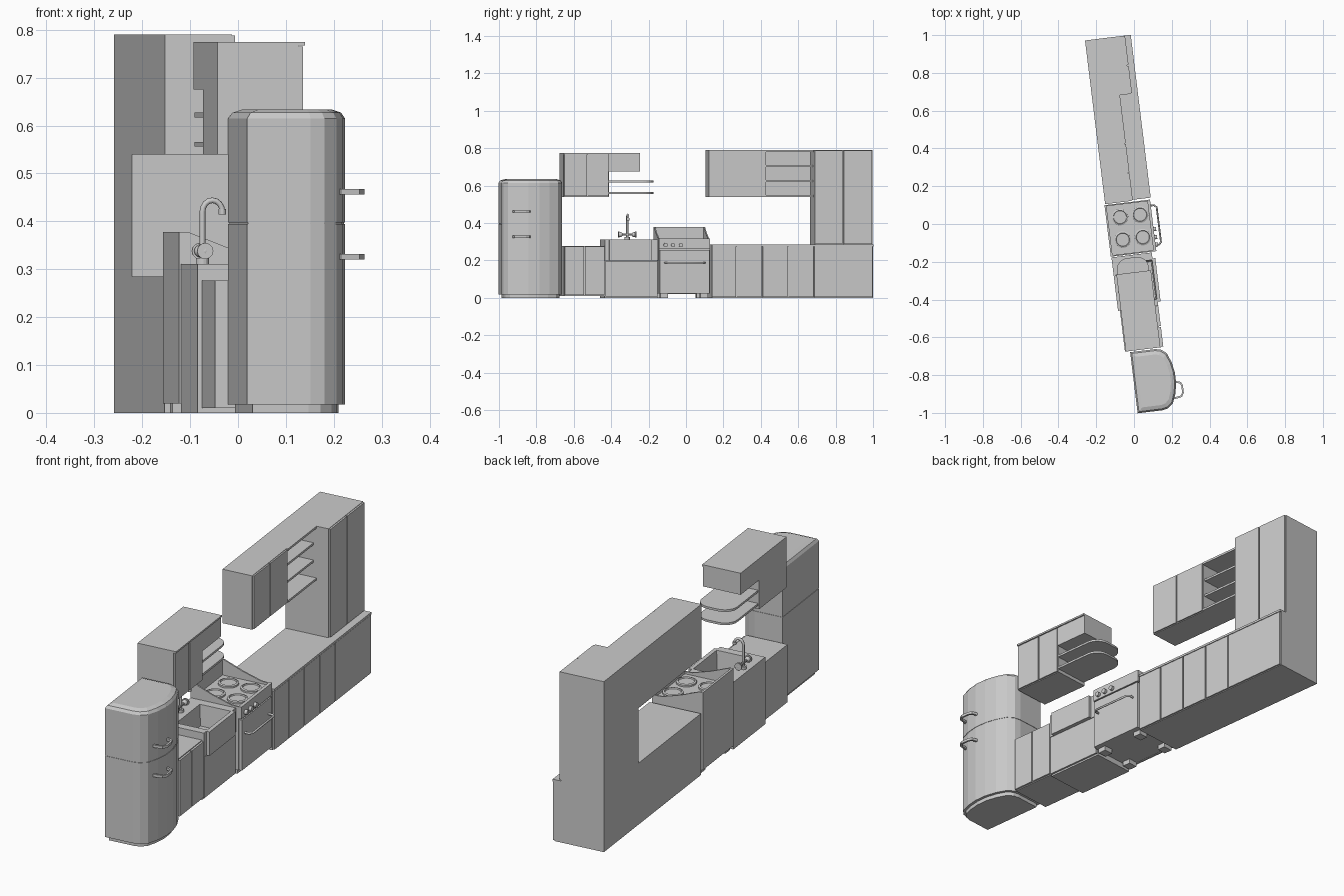
import bpy, bmesh, math
from mathutils import Matrix, Vector

if "Cube" in bpy.data.objects:
    bpy.data.objects.remove(bpy.data.objects["Cube"])

# The whole run is laid out in local axes (u = depth, v = length) and turned 7 degrees
TURN = Matrix.Rotation(math.radians(7), 4, 'Z')


def finish(name, bm, smooth=False):
    bmesh.ops.recalc_face_normals(bm, faces=bm.faces)
    bm.transform(TURN)
    me = bpy.data.meshes.new(name)
    bm.to_mesh(me)
    bm.free()
    ob = bpy.data.objects.new(name, me)
    bpy.context.collection.objects.link(ob)
    if smooth:
        for p in me.polygons:
            p.use_smooth = True
    return ob


def loft(name, rings):
    bm = bmesh.new()
    loops = [[bm.verts.new(p) for p in r] for r in rings]
    n = len(loops[0])
    for a, b in zip(loops, loops[1:]):
        for i in range(n):
            j = (i + 1) % n
            bm.faces.new((a[i], a[j], b[j], b[i]))
    bm.faces.new(loops[0])
    bm.faces.new(loops[-1])
    return finish(name, bm)


def rect(u0, u1, v0, v1, z):
    return [(u0, v0, z), (u1, v0, z), (u1, v1, z), (u0, v1, z)]


def box(name, u0, u1, v0, v1, z0, z1):
    return loft(name, [rect(u0, u1, v0, v1, z0), rect(u0, u1, v0, v1, z1)])


def doors(name, u0, u1, edges, z0, z1, gap=0.003):
    for i, (a, b) in enumerate(zip(edges, edges[1:])):
        box(f"{name}_{i + 1}", u0, u1, a + gap, b - gap, z0, z1)


def cylinder(name, loc, r, depth, axis='Z', segs=16):
    bm = bmesh.new()
    bmesh.ops.create_cone(bm, cap_ends=True, segments=segs, radius1=r, radius2=r, depth=depth)
    rot = {'Z': Matrix(), 'U': Matrix.Rotation(math.pi / 2, 4, 'Y'),
           'V': Matrix.Rotation(math.pi / 2, 4, 'X')}[axis]
    bm.transform(Matrix.Translation(loc) @ rot)
    return finish(name, bm)


def ball(name, loc, r):
    bm = bmesh.new()
    bmesh.ops.create_uvsphere(bm, u_segments=12, v_segments=8, radius=r)
    bm.transform(Matrix.Translation(loc))
    return finish(name, bm, True)


def tube(name, pts, r):
    cu = bpy.data.curves.new(name, 'CURVE')
    cu.dimensions = '3D'
    cu.bevel_depth = r
    cu.bevel_resolution = 2
    cu.use_fill_caps = True
    sp = cu.splines.new('POLY')
    sp.points.add(len(pts) - 1)
    for p, c in zip(sp.points, pts):
        p.co = (*(TURN @ Vector(c)), 1)
    ob = bpy.data.objects.new(name, cu)
    bpy.context.collection.objects.link(ob)


# Long base cabinet and tall cabinet
box("long_base", -0.139, 0.096, 0.128, 0.996, 0, 0.275)
box("long_worktop", -0.139, 0.105, 0.128, 0.996, 0.275, 0.285)
doors("long_base_door", 0.096, 0.104, [0.128, 0.259, 0.398, 0.537, 0.676, 0.996], 0.003, 0.273)
box("tall_cabinet", -0.139, 0.066, 0.686, 0.996, 0.285, 0.79)
doors("tall_door", 0.066, 0.074, [0.686, 0.838, 0.996], 0.288, 0.788)

# Right wall cabinet with open shelf bay
box("wall_cabinet", -0.139, 0.002, 0.123, 0.43, 0.54, 0.79)
doors("wall_door", 0.002, 0.009, [0.123, 0.271, 0.43], 0.543, 0.788)
box("bay_back", -0.139, -0.129, 0.43, 0.686, 0.54, 0.79)
box("bay_bottom", -0.129, 0.009, 0.43, 0.686, 0.54, 0.55)
box("bay_top", -0.129, 0.009, 0.43, 0.686, 0.78, 0.79)
for i, z in enumerate((0.62, 0.7)):
    box(f"bay_shelf_{i + 1}", -0.129, -0.005, 0.43, 0.686, z, z + 0.01)

# Stove body, feet, back guard and sloped side guards
S0, S1 = -0.157, 0.118
box("stove_body", -0.14, 0.085, S0, S1, 0.022, 0.306)
for i, (u, v) in enumerate([(-0.13, S0 + 0.01), (-0.13, S1 - 0.05), (0.03, S0 + 0.01), (0.03, S1 - 0.05)]):
    box(f"stove_foot_{i + 1}", u, u + 0.045, v, v + 0.04, 0, 0.022)
box("stove_control_panel", 0.085, 0.1, S0, S1, 0.262, 0.318)
box("oven_door", 0.085, 0.1, S0 + 0.004, S1 - 0.004, 0.022, 0.256)
box("stove_back_guard", -0.143, -0.133, S0, S1, 0.02, 0.378)
guard = [(-0.14, 0.3), (-0.14, 0.378), (-0.125, 0.378), (-0.04, 0.345), (0.05, 0.318), (0.09, 0.316), (0.09, 0.3)]
for side, v in (("left", S0), ("right", S1 - 0.007)):
    loft(f"stove_guard_{side}", [[(u, w, z) for u, z in guard] for w in (v, v + 0.007)])

# Burners with raised rims, knobs and oven handle
for i, (u, v) in enumerate([(-0.069, 0.045), (0.038, 0.045), (-0.069, -0.075), (0.038, -0.075)]):
    rings = []
    for r, z in ((0.044, 0.305), (0.044, 0.314), (0.036, 0.317), (0.034, 0.311)):
        rings.append([(u + r * math.cos(k * math.tau / 20), v + r * math.sin(k * math.tau / 20), z)
                      for k in range(20)])
    loft(f"burner_{i + 1}", rings)
for i, v in enumerate((-0.123, -0.083, -0.04)):
    cylinder(f"stove_knob_{i + 1}", (0.106, v, 0.282), 0.011, 0.014, 'U')
tube("oven_handle", [(0.098, -0.125, 0.187), (0.118, -0.125, 0.187), (0.13, -0.112, 0.187),
                     (0.13, 0.073, 0.187), (0.118, 0.086, 0.187), (0.098, 0.086, 0.187)], 0.005)

# Sink cabinet with hollow basin and projecting apron
K0, K1 = -0.446, -0.161
box("sink_base", -0.14, 0.066, K0, K1, 0, 0.2)
box("sink_base_door", 0.066, 0.075, K0 + 0.003, K1 - 0.003, 0.008, 0.197)
loft("sink_basin", [rect(-0.14, 0.075, K0, K1, 0.2), rect(-0.14, 0.075, K0, K1, 0.311),
                    rect(-0.075, 0.072, -0.41, -0.2, 0.311), rect(-0.068, 0.066, -0.402, -0.208, 0.215)])
box("sink_apron", 0.074, 0.09, -0.424, -0.193, 0.2, 0.311)

# Tap: swan neck, cross pipe and two handles
fu, fv = -0.112, -0.303
neck = [(fu, fv, 0.31), (fu, fv, 0.415)]
neck += [(fu + 0.021 - 0.021 * math.cos(a), fv, 0.42 + 0.024 * math.sin(a))
         for a in [k * math.pi / 8 for k in range(9)]]
tube("tap_neck", neck, 0.006)
cylinder("tap_spout_end", (fu + 0.042, fv, 0.42), 0.008, 0.012, segs=12)
cylinder("tap_foot", (fu, fv, 0.317), 0.014, 0.014)
cylinder("tap_cross_pipe", (fu, fv, 0.338), 0.006, 0.07, 'V', 10)
for side, s in (("left", -1), ("right", 1)):
    ball(f"tap_knob_{side}", (fu, fv + s * 0.036, 0.338), 0.013)
    cylinder(f"tap_lever_{side}", (fu, fv + s * 0.045, 0.338), 0.017, 0.006, 'V', 12)

# Low cabinet between sink and refrigerator
box("low_cabinet", -0.13, 0.066, -0.665, -0.446, 0.01, 0.277)
doors("low_cabinet_door", 0.066, 0.075, [-0.665, -0.556, -0.446], 0.014, 0.273)

# Left wall cabinet, overhead box and rounded shelves
box("left_wall_cabinet", -0.125, 0.047, -0.665, -0.42, 0.54, 0.767)
box("overhead_box", -0.125, 0.053, -0.42, -0.254, 0.675, 0.767)
box("left_cornice", -0.125, 0.059, -0.665, -0.254, 0.767, 0.775)
doors("left_wall_door", 0.047, 0.055, [-0.665, -0.537, -0.42], 0.543, 0.765)
shelf = [(-0.12, -0.42)]
for cu, start in ((-0.06, math.pi), (-0.01, math.pi / 2)):
    shelf += [(cu + 0.06 * math.cos(start - k * math.pi / 12), -0.235 + 0.06 * math.sin(start - k * math.pi / 12))
              for k in range(7)]
shelf.append((0.05, -0.42))
for i, z in enumerate((0.556, 0.617)):
    loft(f"rounded_shelf_{i + 1}", [[(u, v, w) for u, v in shelf] for w in (z, z + 0.01)])

# Refrigerator: bowed plan stacked as plinth, lower door, seam, upper door, chamfered top
half = [(-0.103, 0.163), (0.03, 0.163), (0.06, 0.157), (0.088, 0.135), (0.108, 0.085), (0.119, 0.03)]
plan = half + [(u, -v) for u, v in reversed(half)]
C = -0.834


def plan_ring(z, inset):
    k, m = 1 - inset / 0.112, 1 - inset / 0.163
    return [(0.008 + (u - 0.008) * k, C + v * m, z) for u, v in plan]


loft("fridge", [plan_ring(z, i) for z, i in (
    (0, 0.013), (0.018, 0.013), (0.018, 0), (0.394, 0), (0.394, 0.002), (0.398, 0.002),
    (0.398, 0), (0.615, 0), (0.627, 0.008), (0.634, 0.028))])
for name, z in (("upper", 0.462), ("lower", 0.326)):
    outer = [(0.1, -0.947), (0.14, -0.94), (0.153, -0.92), (0.153, -0.88), (0.145, -0.86), (0.11, -0.85)]
    inner = [(0.105, -0.857), (0.138, -0.868), (0.144, -0.882), (0.144, -0.918), (0.134, -0.932), (0.095, -0.938)]
    loft(f"fridge_handle_{name}", [[(u, v, w) for u, v in outer + inner] for w in (z - 0.006, z + 0.006)])
